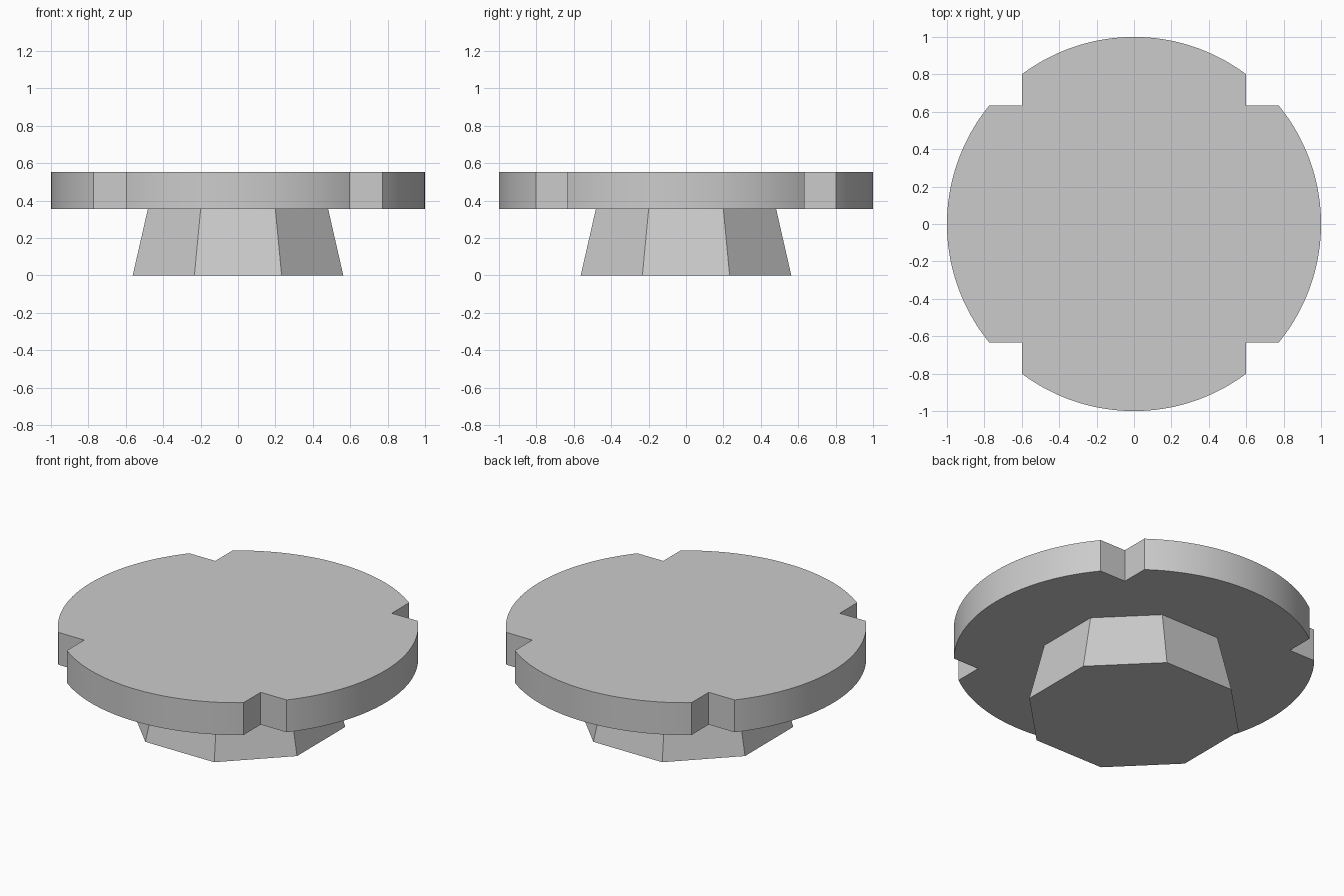
import bpy, bmesh, math

if "Cube" in bpy.data.objects:
    bpy.data.objects.remove(bpy.data.objects["Cube"])

GREY = bpy.data.materials.new("plain grey")
GREY.diffuse_color = (0.6, 0.6, 0.6, 1)
GREY.use_nodes = True
GREY.node_tree.nodes["Principled BSDF"].inputs["Base Color"].default_value = GREY.diffuse_color


def loft(name, bottom, top, z0, z1):
    """Closed solid between two matching outlines."""
    bm = bmesh.new()
    low = [bm.verts.new((x, y, z0)) for x, y in bottom]
    high = [bm.verts.new((x, y, z1)) for x, y in top]
    n = len(low)
    bm.faces.new(low[::-1])
    bm.faces.new(high)
    for i in range(n):
        j = (i + 1) % n
        bm.faces.new((low[i], low[j], high[j], high[i]))
    mesh = bpy.data.meshes.new(name)
    bm.to_mesh(mesh)
    bm.free()
    mesh.materials.append(GREY)
    obj = bpy.data.objects.new(name, mesh)
    bpy.context.collection.objects.link(obj)
    return obj


def arc(a0, a1, steps):
    return [(math.cos(a0 + (a1 - a0) * i / steps), math.sin(a0 + (a1 - a0) * i / steps))
            for i in range(steps + 1)]


def octagon(apothem):
    r = apothem / math.cos(math.pi / 8)
    return [(r * math.cos((i + 0.5) * math.pi / 4), r * math.sin((i + 0.5) * math.pi / 4))
            for i in range(8)]


# Round plate with four square-cornered notches
NOTCH_X, NOTCH_Y = 0.598, 0.634
side = math.asin(NOTCH_Y)
end = math.acos(NOTCH_X)
outline = (arc(-side, side, 48) + [(NOTCH_X, NOTCH_Y)]
           + arc(end, math.pi - end, 48) + [(-NOTCH_X, NOTCH_Y)]
           + arc(math.pi - side, math.pi + side, 48) + [(-NOTCH_X, -NOTCH_Y)]
           + arc(math.pi + end, 2 * math.pi - end, 48) + [(NOTCH_X, -NOTCH_Y)])
plate = loft("notched_plate", outline, outline, 0.355, 0.553)

# Tapered eight-sided foot
loft("octagonal_foot", octagon(0.563), octagon(0.482), 0, 0.355)

# Smooth the rim, keep the notch and plate edges sharp
bpy.context.view_layer.objects.active = plate
plate.select_set(True)
bpy.ops.object.shade_smooth_by_angle(angle=math.radians(25))
